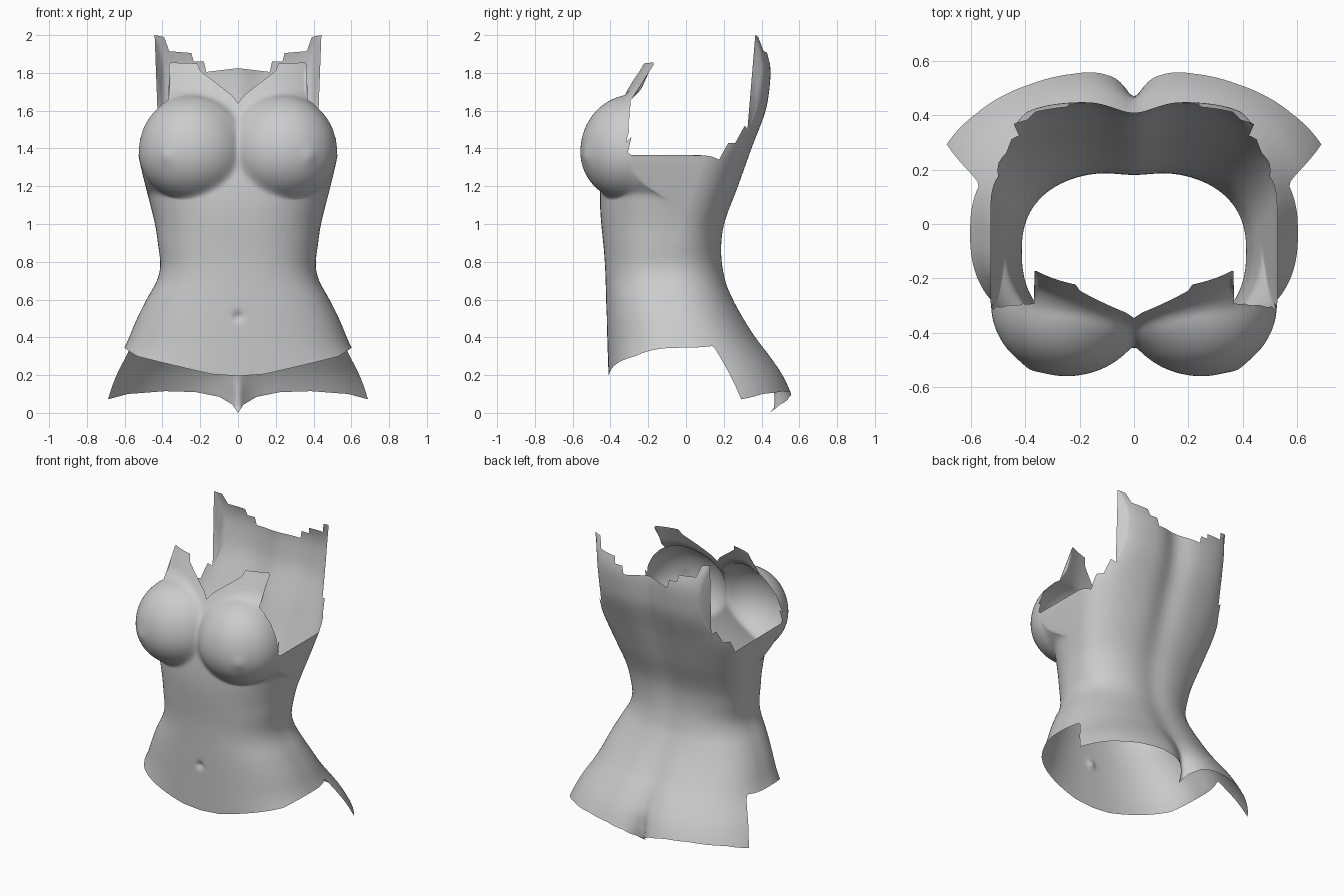
import bpy, bmesh, math

if "Cube" in bpy.data.objects:
    bpy.data.objects.remove(bpy.data.objects["Cube"])

STEPS, ROWS = 72, 150


def lerp(table, v):
    """Straight interpolation, used for the stepped trim edges."""
    if v <= table[0][0]:
        return table[0][1]
    for (a, p), (b, q) in zip(table, table[1:]):
        if v <= b:
            return p + (q - p) * (v - a) / (b - a)
    return table[-1][1]


def curve(table, v):
    """Smooth interpolation, used for the body profiles."""
    v = min(max(v, table[0][0]), table[-1][0])
    last = len(table) - 1

    def slope(k):
        a, b = table[max(k - 1, 0)], table[min(k + 1, last)]
        return (b[1] - a[1]) / (b[0] - a[0])
    for k in range(last):
        (a, p), (b, q) = table[k], table[k + 1]
        if v <= b:
            h = b - a
            u = (v - a) / h
            return ((2*u**3 - 3*u*u + 1) * p + (u**3 - 2*u*u + u) * h * slope(k)
                    + (3*u*u - 2*u**3) * q + (u**3 - u*u) * h * slope(k + 1))


# Body profiles by height: half width, front depth, back depth, side line
LOWER = [(0, .785), (.08, .757), (.2, .695), (.34, .605), (.5, .535), (.6, .485), (.7, .43),
         (.78, .412), (.9, .425), (1.0, .44), (1.2, .49), (1.35, .525), (1.42, .53)]
WIDTH_FRONT = LOWER + [(1.5, .53), (2, .53)]
WIDTH_BACK = LOWER + [(1.52, .515), (1.65, .488), (1.85, .5), (2, .545)]
FRONT = [(0, -.40), (.2, -.41), (.5, -.42), (.8, -.43), (1.1, -.455), (1.3, -.445),
         (1.5, -.41), (1.64, -.345), (1.85, -.24)]
BACK = [(0, .60), (.08, .583), (.2, .525), (.3, .455), (.4, .377), (.5, .312), (.6, .257),
        (.7, .217), (.85, .195), (1.0, .21), (1.2, .282), (1.4, .352), (1.6, .425),
        (1.72, .445), (1.82, .45), (1.9, .435), (2.0, .395)]
SIDE = [(0, -.03), (.35, -.03), (.77, -.10), (1.1, -.03), (1.35, .03), (1.6, .08),
        (1.85, .12), (2, .18)]
BACK_POWER = [(0, 2.4), (.4, 2.35), (.8, 2.4), (1.2, 2.7), (1.45, 3.1), (1.7, 4), (2, 4)]
GROOVE = [(0, .16), (.1, .125), (.2, .075), (.4, .025), (.8, .014), (1.4, .03), (1.82, .042)]

# Trim edges by sideways position (fraction of the half width)
TOP_FRONT = [(0, 1.64), (.057, 1.68), (.19, 1.735), (.375, 1.81), (.405, 1.85), (.675, 1.855),
             (.69, 1.84), (.693, 1.66), (.77, 1.63), (.87, 1.57), (.945, 1.49), (.957, 1.43),
             (.975, 1.46), (.978, 1.38), (1, 1.365)]
TOP_BACK = [(0, 1.825), (.34, 1.805), (.36, 1.86), (.47, 1.86), (.48, 1.905), (.705, 1.915),
            (.722, 1.99), (.81, 2.0), (.815, 1.5), (.875, 1.52), (.887, 1.43),
            (.94, 1.43), (.955, 1.34), (1, 1.365)]
LOW_FRONT = [(0, .195), (.2, .205), (.5, .25), (.85, .30), (1, .345)]
LOW_BACK = [(0, 0), (.04, .045), (.13, .085), (.3, .11), (.52, .115), (.78, .1), (.905, .072),
            (.95, .355), (1, .345)]


def wall(x, z, front):
    """Depth of the plain torso wall at a sideways position and height."""
    s = min(abs(x) / curve(WIDTH_FRONT if front else WIDTH_BACK, z), 1)
    n = 2.4 if front else curve(BACK_POWER, z)
    mid = curve(SIDE, z)
    edge = curve(FRONT if front else BACK, z)
    return mid + (edge - mid) * max(1 - s ** n, 0) ** (1 / n)


def surface(s, z, front):
    x = curve(WIDTH_FRONT if front else WIDTH_BACK, z) * s
    if not front:
        # Spine groove, turning into a sharper cleft low down
        y = wall(x, z, False)
        k = min(max((z - .1) / .3, 0), 1)
        fall = (1 - k) * math.exp(-x / .07) + k * math.exp(-(x / .1) ** 2)
        return x, y - curve(GROOVE, z) * fall, z
    # Bust dome, with points drawn toward its outer rim for an even spread
    cx, cy, cz, b = .25, -.295, 1.38, .265
    a = .275 if x > cx else .30
    c = .30 if z > cz else .26
    r = math.hypot((x - cx) / a, (z - cz) / c)
    if r < 1:
        k = math.sin(r * math.pi / 2) / r if r > 1e-6 else math.pi / 2
        z = cz + (z - cz) * k
        if x > cx:
            x = cx + (x - cx) * k
        r = math.hypot((x - cx) / a, (z - cz) / c)
    y = wall(x, z, True)
    dome = cy - b * math.sqrt(1 - r * r) if r < 1 else cy + 3 * b * (r - 1)
    soft = .03 + .08 * min(max((z - 1.42) / .2, 0), 1)
    h = max(soft - abs(y - dome), 0) / soft
    y = min(y, dome) - h * h * soft / 4
    y -= .016 * math.exp(-((x - .38) ** 2 + (z - 1.355) ** 2) / .028 ** 2)
    # Navel
    y += .035 * math.exp(-(x / .022) ** 2 - ((z - .51) / .013) ** 2)
    return x, y, z


def stations(table):
    """Even column positions plus one at every corner of the trim edge."""
    even = [math.sin(math.pi / 2 * i / STEPS) for i in range(STEPS + 1)]
    corners = [p[0] for p in table]
    return sorted(corners + [e for e in even if all(abs(e - c) > .002 for c in corners)])


# Torso shell: columns around the body, clipped to the trim edges
f_st, b_st = stations(TOP_FRONT), stations(sorted(TOP_BACK + LOW_BACK[1:-2]))
ring = [(s, 1, True) for s in f_st] + [(s, 1, False) for s in b_st[-2::-1]]
ring += [(s, -1, False) for s in b_st[1:]] + [(s, -1, True) for s in f_st[-2:0:-1]]
bm = bmesh.new()
grid = []
for s, sign, front in ring:
    low = lerp(LOW_FRONT if front else LOW_BACK, s)
    top = lerp(TOP_FRONT if front else TOP_BACK, s)
    column = []
    for j in range(ROWS + 1):
        x, y, z = surface(s, min(max(2 * j / ROWS, low), top), front)
        column.append(bm.verts.new((sign * x, y, z)))
    grid.append(column)
for i, a in enumerate(grid):
    b = grid[(i + 1) % len(grid)]
    for j in range(ROWS):
        bm.faces.new((a[j], b[j], b[j + 1], a[j + 1]))
bmesh.ops.remove_doubles(bm, verts=bm.verts, dist=.0002)
bmesh.ops.dissolve_degenerate(bm, edges=bm.edges, dist=.0001)
loose = [v for v in bm.verts if not v.link_faces]
bmesh.ops.delete(bm, geom=loose, context='VERTS')

# Relax the blends while holding the open edges
inner = [v for v in bm.verts if not v.is_boundary]
for _ in range(4):
    bmesh.ops.smooth_vert(bm, verts=inner, factor=.5,
                          use_axis_x=True, use_axis_y=True, use_axis_z=True)
for f in bm.faces:
    f.smooth = True

mesh = bpy.data.meshes.new("torso_shell")
bm.to_mesh(mesh)
bm.free()
grey = bpy.data.materials.new("plain grey")
grey.diffuse_color = (.6, .6, .6, 1)
grey.use_nodes = True
grey.node_tree.nodes["Principled BSDF"].inputs["Base Color"].default_value = grey.diffuse_color
mesh.materials.append(grey)
torso = bpy.data.objects.new("torso_shell", mesh)
bpy.context.collection.objects.link(torso)
